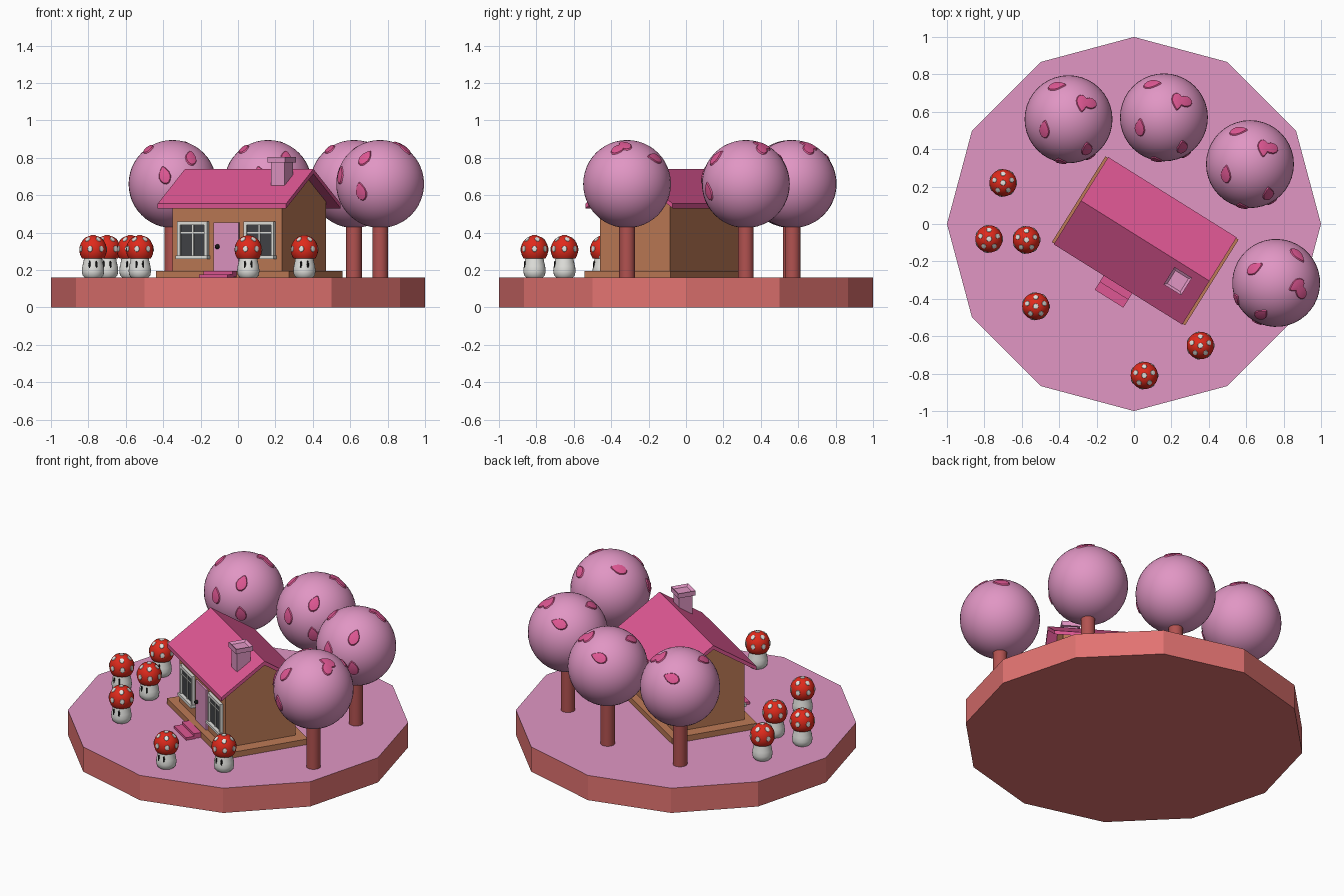
import bpy, bmesh, math
from mathutils import Matrix, Vector

cube = bpy.data.objects.get("Cube")
if cube:
    bpy.data.objects.remove(cube, do_unlink=True)


def material(name, r, g, b):
    lin = [((c / 255 + 0.055) / 1.055) ** 2.4 for c in (r, g, b)] + [1]
    m = bpy.data.materials.new(name)
    m.use_nodes = True
    m.diffuse_color = lin
    m.node_tree.nodes["Principled BSDF"].inputs["Base Color"].default_value = lin
    return m


MAUVE = material("mauve", 225, 150, 196)
SALMON = material("salmon", 226, 115, 113)
BARK = material("red bark", 178, 82, 80)
PINK = material("deep pink", 222, 87, 147)
WOOD = material("warm wood", 190, 122, 86)
RED = material("cap red", 224, 42, 28)
WHITE = material("off white", 226, 226, 222)
GLASS = material("dark glass", 66, 68, 71)
BLACK = material("black", 22, 22, 22)


def finish(name, bm, mats, matrix=Matrix(), smooth=False):
    bmesh.ops.recalc_face_normals(bm, faces=bm.faces)
    mesh = bpy.data.meshes.new(name)
    bm.to_mesh(mesh)
    bm.free()
    for m in mats:
        mesh.materials.append(m)
    ob = bpy.data.objects.new(name, mesh)
    bpy.context.collection.objects.link(ob)
    ob.matrix_world = matrix
    if smooth:
        bpy.ops.object.select_all(action='DESELECT')
        ob.select_set(True)
        bpy.context.view_layer.objects.active = ob
        bpy.ops.object.shade_smooth_by_angle(angle=math.radians(40))
    return ob


def box(name, centre, size, mat, matrix):
    bm = bmesh.new()
    bmesh.ops.create_cube(bm, size=1, matrix=Matrix.Translation(centre) @ Matrix.Diagonal((*size, 1)))
    return finish(name, bm, [mat], matrix)


def prism(name, profile, half, mat, matrix):
    """Extrude a (y, z) profile along x."""
    bm = bmesh.new()
    face = bm.faces.new([bm.verts.new((-half, y, z)) for y, z in profile])
    new = bmesh.ops.extrude_face_region(bm, geom=[face])["geom"]
    bmesh.ops.translate(bm, vec=(2 * half, 0, 0), verts=[g for g in new if isinstance(g, bmesh.types.BMVert)])
    return finish(name, bm, [mat], matrix)


def lathe(name, profile, sides, mat, matrix):
    """Turn an (r, z) profile around z, closing both ends."""
    bm = bmesh.new()
    rings = [[bm.verts.new((r * math.cos(2 * math.pi * i / sides), r * math.sin(2 * math.pi * i / sides), z))
              for i in range(sides)] for r, z in profile]
    for a, b in zip(rings, rings[1:]):
        for i in range(sides):
            j = (i + 1) % sides
            bm.faces.new((a[i], a[j], b[j], b[i]))
    bm.faces.new(rings[0])
    bm.faces.new(rings[-1])
    return finish(name, bm, [mat], matrix, True)


def patch(bm, direction, length, width, turn, point):
    """Add a thin raised round or leaf-shaped patch on the unit sphere."""
    n = Vector(direction).normalized()
    side = n.cross((0, 0, 1))
    side = side.normalized() if side.length > 0.01 else Vector((1, 0, 0))
    up = side.cross(n)
    t = math.radians(turn)
    along, across = up * math.cos(t) + side * math.sin(t), side * math.cos(t) - up * math.sin(t)
    steps = 14
    rings = []
    for k, lift in ((0.5, 1.03), (0.85, 1.025), (1, 0.99)):
        ring = []
        for i in range(steps):
            a = 2 * math.pi * i / steps
            taper = 1 - point * max(0, math.cos(a))
            p = n + along * (k * length * math.cos(a)) + across * (k * width * math.sin(a) * taper)
            ring.append(bm.verts.new(p.normalized() * lift))
        rings.append(ring)
    bm.faces.new(rings[0])
    for a, b in zip(rings, rings[1:]):
        for i in range(steps):
            j = (i + 1) % steps
            bm.faces.new((a[i], a[j], b[j], b[i]))


# Island: twelve-sided slab with a mauve top
bm = bmesh.new()
bmesh.ops.create_cone(bm, cap_ends=True, segments=12, radius1=1, radius2=1, depth=0.16,
                      matrix=Matrix.Translation((0, 0, 0.08)))
for f in bm.faces:
    f.material_index = int(f.calc_center_median().z > 0.15)
finish("island", bm, [SALMON, MAUVE])

# House, in its own turned frame
H = Matrix.Translation((0.06, -0.09, 0)) @ Matrix.Rotation(math.radians(-32), 4, 'Z')
FRONT = -0.222
box("house_floor", (0, 0, 0.178), (0.84, 0.54, 0.036), WOOD, H)
prism("house_walls", [(FRONT, 0.19), (-FRONT, 0.19), (-FRONT, 0.57), (0, 0.718), (FRONT, 0.57)], 0.345, WOOD, H)
prism("roof", [(-0.275, 0.555), (0, 0.74), (0.275, 0.555), (0.275, 0.53), (0, 0.714), (-0.275, 0.53)],
      0.405, PINK, H)

# Chimney with a hollow cap
box("chimney", (0.262, -0.09, 0.7), (0.085, 0.085, 0.17), MAUVE, H)
bm = bmesh.new()
bmesh.ops.create_cube(bm, size=1, matrix=Matrix.Translation((0.262, -0.09, 0.79)) @ Matrix.Diagonal((0.11, 0.11, 0.03, 1)))
top = max(bm.faces, key=lambda f: f.calc_center_median().z)
bmesh.ops.inset_region(bm, faces=[top], thickness=0.02)
bmesh.ops.translate(bm, vec=(0, 0, -0.012), verts=top.verts)
finish("chimney_cap", bm, [MAUVE], H)

# Door, knob and steps
box("door", (0, FRONT - 0.004, 0.325), (0.155, 0.016, 0.26), MAUVE, H)
bm = bmesh.new()
bmesh.ops.create_uvsphere(bm, u_segments=12, v_segments=8, radius=0.013)
finish("door_knob", bm, [BLACK], H @ Matrix.Translation((-0.05, FRONT - 0.02, 0.325)), True)
box("upper_step", (0, -0.29, 0.178), (0.18, 0.05, 0.032), PINK, H)
box("lower_step", (0, -0.335, 0.168), (0.18, 0.06, 0.018), PINK, H)

# Windows
for label, u in (("left", 0.21), ("right", -0.21)):
    box(label + "_window_glass", (u, FRONT - 0.002, 0.36), (0.17, 0.008, 0.18), GLASS, H)
    for s in (-1, 1):
        box(label + "_window_post", (u + s * 0.086, FRONT - 0.008, 0.36), (0.018, 0.022, 0.2), WHITE, H)
    box(label + "_window_head", (u, FRONT - 0.008, 0.45), (0.19, 0.022, 0.018), WHITE, H)
    box(label + "_window_sill", (u, FRONT - 0.012, 0.268), (0.2, 0.032, 0.018), WHITE, H)
    box(label + "_window_mullion", (u, FRONT - 0.006, 0.36), (0.008, 0.012, 0.18), WHITE, H)
    box(label + "_window_crossbar", (u, FRONT - 0.006, 0.4), (0.17, 0.012, 0.007), WHITE, H)

# Trees: direction, turn of each blossom patch
BLOSSOMS = [((-0.27, 0.77, 0.6), 75), ((0.3, 0.36, 0.86), 35), ((0.46, 0.36, 0.8), -30),
            ((-0.55, -0.23, 0.8), 60), ((-0.18, -0.95, 0.2), 15), ((0.42, -0.68, 0.6), -20), ((0.5, -0.85, -0.17), 10)]
for x, y, turn in ((-0.35, 0.56, 0), (0.16, 0.57, 0), (0.62, 0.32, 0), (0.76, -0.315, -57)):
    T = Matrix.Translation((x, y, 0.66)) @ Matrix.Rotation(math.radians(turn), 4, 'Z')
    lathe("tree_trunk", [(0.042, -0.5), (0.042, -0.2)], 24, BARK, T)
    bm = bmesh.new()
    bmesh.ops.create_uvsphere(bm, u_segments=40, v_segments=24, radius=0.235)
    finish("tree_crown", bm, [MAUVE], T, True)
    bm = bmesh.new()
    for direction, t in BLOSSOMS:
        patch(bm, direction, 0.23, 0.15, t, 0.55)
    finish("tree_blossoms", bm, [PINK], T @ Matrix.Scale(0.235, 4), True)

# Mushrooms
CAP = Matrix.Translation((0, 0, 0.148)) @ Matrix.Diagonal((0.073, 0.073, 0.077, 1))
CURVE = [(math.cos(math.radians(e)), math.sin(math.radians(e))) for e in range(-36, 89, 6)]
for x, y in ((-0.7, 0.22), (-0.775, -0.08), (-0.575, -0.085), (-0.525, -0.44), (0.355, -0.65), (0.055, -0.81)):
    M = Matrix.Translation((x, y, 0.16))
    lathe("mushroom_stem", [(0.045, 0), (0.056, 0.012), (0.06, 0.035), (0.057, 0.06), (0.05, 0.09), (0.047, 0.12)],
          24, WHITE, M)
    lathe("mushroom_cap", CURVE, 28, RED, M @ CAP)
    bm = bmesh.new()
    patch(bm, (0, 0, 1), 0.22, 0.22, 0, 0)
    for count, height, offset in ((5, 48, 18), (7, 4, 0)):
        for i in range(count):
            a, e = math.radians(360 * i / count + offset), math.radians(height)
            patch(bm, (math.cos(a) * math.cos(e), math.sin(a) * math.cos(e), math.sin(e)), 0.23, 0.2, 0, 0)
    finish("mushroom_spots", bm, [WHITE], M @ CAP, True)
    for s in (-1, 1):
        bm = bmesh.new()
        bmesh.ops.create_uvsphere(bm, u_segments=10, v_segments=8, radius=1)
        eye = Matrix.Translation((s * 0.018, -0.051, 0.068)) @ Matrix.Diagonal((0.006, 0.006, 0.022, 1))
        finish("mushroom_eye", bm, [BLACK], M @ eye, True)
